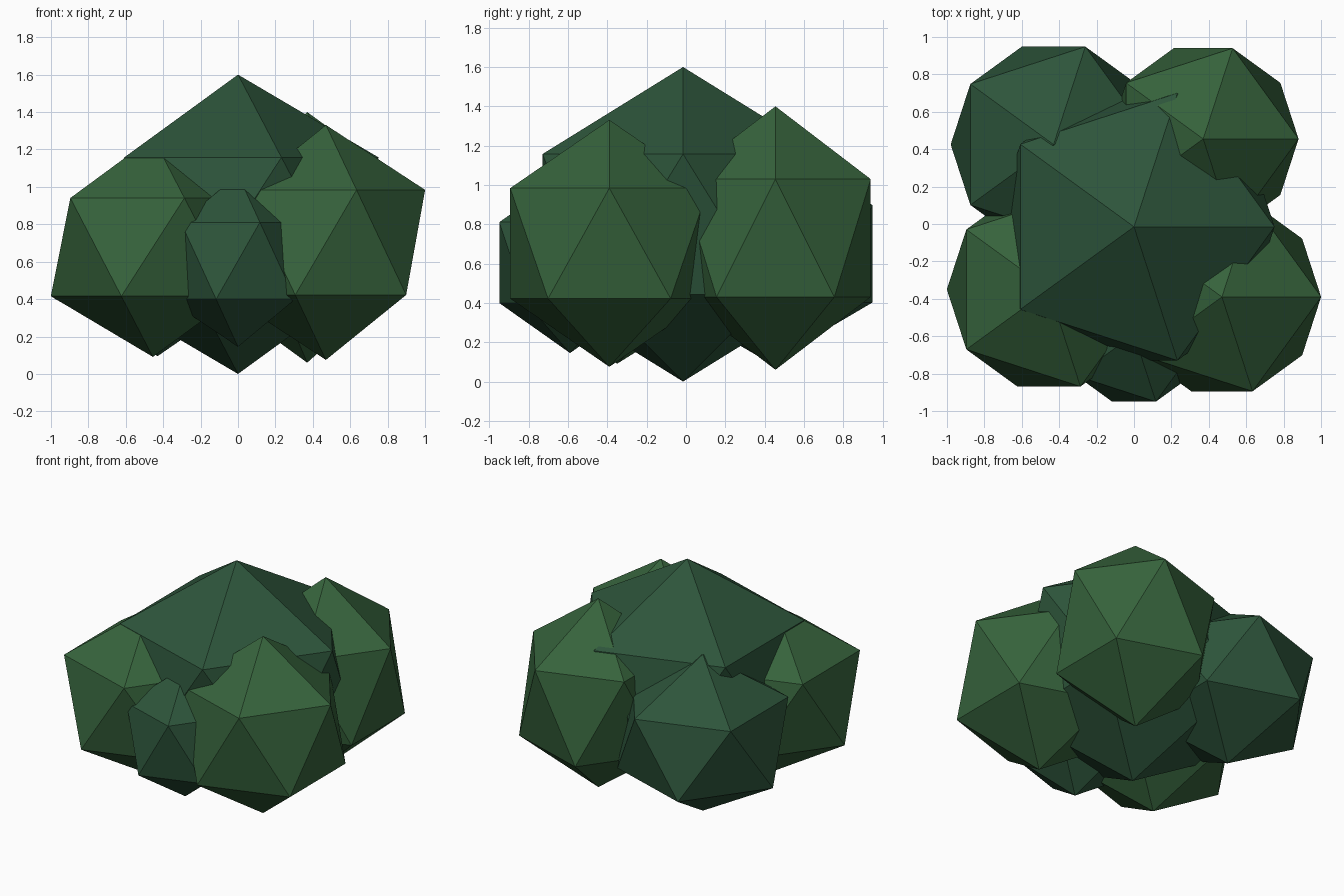
import bpy

if "Cube" in bpy.data.objects:
    bpy.data.objects.remove(bpy.data.objects["Cube"])


def material(name, rgb):
    m = bpy.data.materials.new(name)
    m.diffuse_color = (*rgb, 1)
    m.use_nodes = True
    m.node_tree.nodes["Principled BSDF"].inputs["Base Color"].default_value = m.diffuse_color
    return m


light = material("leaf_green", (0.037, 0.125, 0.045))
dark = material("deep_leaf_green", (0.026, 0.090, 0.043))


# Each leaf clump is a flat-faced icosahedron, stretched vertically
def clump(name, centre, radius, half_height, mat):
    bpy.ops.mesh.primitive_ico_sphere_add(subdivisions=1, radius=1, location=centre)
    ob = bpy.context.object
    ob.name = name
    ob.scale = (radius, radius, half_height)
    bpy.ops.object.transform_apply(location=False, rotation=False, scale=True)
    ob.data.materials.append(mat)


# Main crown
clump("centre_clump", (0, -0.015, 0.80), 0.84, 0.80, dark)
# Surrounding clumps
clump("front_right_clump", (0.47, -0.39, 0.703), 0.593, 0.628, light)
clump("back_right_clump", (0.37, 0.455, 0.73), 0.57, 0.67, light)
clump("front_left_clump", (-0.455, -0.35, 0.678), 0.61, 0.587, light)
clump("back_left_clump", (-0.43, 0.425, 0.65), 0.615, 0.555, dark)
clump("small_front_clump", (0, -0.59, 0.605), 0.423, 0.46, dark)
